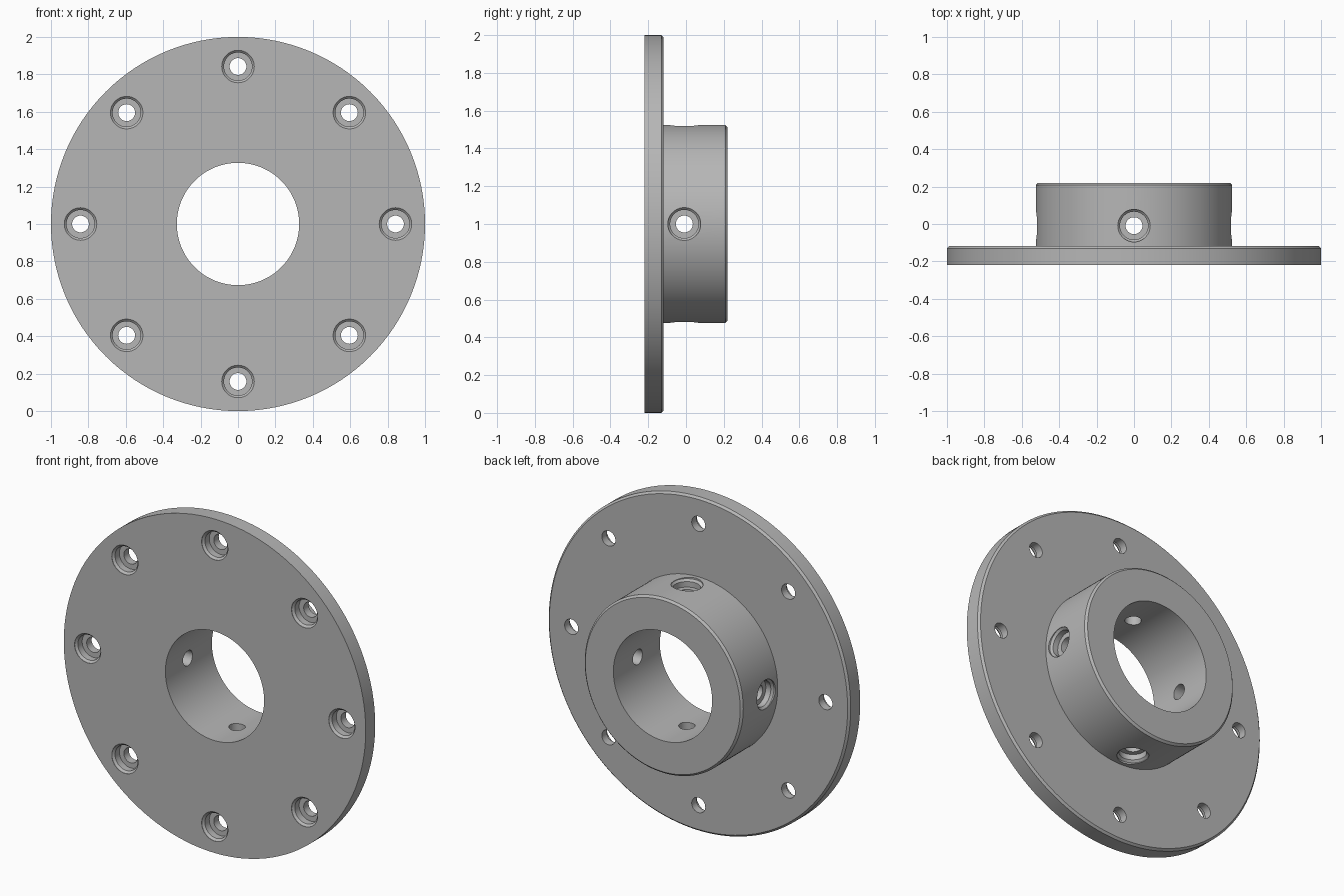
import bpy
import bmesh
from math import pi, radians
from mathutils import Matrix, Vector

cube = bpy.data.objects.get("Cube")
if cube:
    bpy.data.objects.remove(cube, do_unlink=True)

steel = bpy.data.materials.new("grey metal")
steel.use_nodes = True
grey = (0.47, 0.47, 0.47, 1)
steel.diffuse_color = grey
steel.node_tree.nodes["Principled BSDF"].inputs["Base Color"].default_value = grey

CENTRE = Matrix.Translation((0, 0, 1))


def lathe(bm, profile, segments, matrix, closed):
    """Revolve (radius, height) points about local z, then place the result."""
    rings = []
    for radius, height in profile:
        ring = []
        for i in range(segments):
            turn = Matrix.Rotation(2 * pi * i / segments, 4, "Z")
            ring.append(bm.verts.new(matrix @ turn @ Vector((radius, 0, height))))
        rings.append(ring)
    pairs = list(zip(rings, rings[1:]))
    if closed:
        pairs.append((rings[-1], rings[0]))
    else:
        bm.faces.new(rings[0])
        bm.faces.new(rings[-1])
    for a, b in pairs:
        for i in range(segments):
            j = (i + 1) % segments
            bm.faces.new((a[i], a[j], b[j], b[i]))


def finish(name, bm):
    bmesh.ops.recalc_face_normals(bm, faces=bm.faces)
    mesh = bpy.data.meshes.new(name)
    bm.to_mesh(mesh)
    bm.free()
    mesh.materials.append(steel)
    obj = bpy.data.objects.new(name, mesh)
    bpy.context.collection.objects.link(obj)
    return obj


# Flange plate and collar: one ring profile with chamfered rear rims
front, shoulder, back = -0.22, -0.118, 0.22
rim, collar, bore, chamfer = 1.0, 0.525, 0.327, 0.012
profile = [
    (bore, front), (rim, front),
    (rim, shoulder - chamfer), (rim - chamfer, shoulder),
    (collar, shoulder), (collar, back - chamfer),
    (collar - chamfer, back), (bore, back),
]
bm = bmesh.new()
lathe(bm, profile, 128, CENTRE @ Matrix.Rotation(-pi / 2, 4, "X"), True)
body = finish("flanged_collar", bm)


# Counterbored screw holes, cut inward along local -z from a surface at z = 0
def screw_hole(bm, matrix, reach, lip):
    shape = [(0.045, -reach), (0.045, -0.055), (0.075, -0.055),
             (0.075, -lip - 0.012), (0.087, -lip), (0.087, 0.08)]
    lathe(bm, shape, 40, matrix, False)


bm = bmesh.new()
# Eight holes around the plate, entered from the front
for i in range(8):
    spin = Matrix.Rotation(i * pi / 4, 4, "Y")
    place = Matrix.Translation((0.842, front, 0)) @ Matrix.Rotation(pi / 2, 4, "X")
    screw_hole(bm, CENTRE @ spin @ place, 0.15, 0.002)
# Four radial holes through the collar wall
for i in range(4):
    spin = Matrix.Rotation(i * pi / 2, 4, "Y")
    place = Matrix.Translation((0, -0.009, collar))
    screw_hole(bm, CENTRE @ spin @ place, 0.3, 0.01)
cutter = finish("hole_cutter", bm)
cutter.hide_render = True
cutter.hide_viewport = True

cut = body.modifiers.new("screw holes", "BOOLEAN")
cut.operation = "DIFFERENCE"
cut.solver = "EXACT"
cut.object = cutter

# Apply the cut, then shade smooth with sharp machined edges
bpy.context.view_layer.update()
bpy.ops.object.select_all(action="DESELECT")
body.select_set(True)
bpy.context.view_layer.objects.active = body
bpy.ops.object.modifier_apply(modifier=cut.name)
bpy.data.objects.remove(cutter, do_unlink=True)
bpy.ops.object.shade_smooth_by_angle(angle=radians(30))
